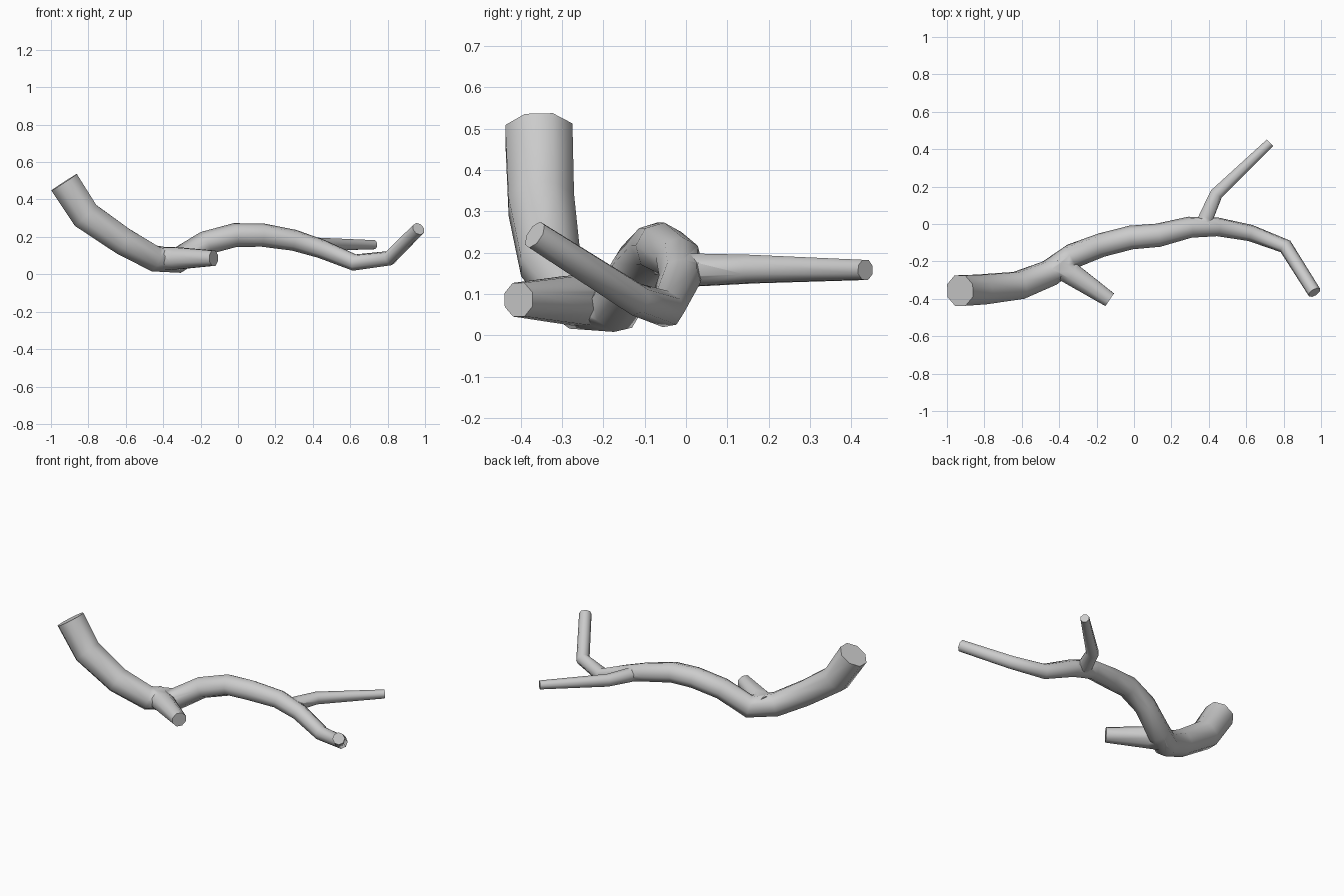
import bpy, bmesh, math
from mathutils import Vector

if "Cube" in bpy.data.objects:
    bpy.data.objects.remove(bpy.data.objects["Cube"])

SIDES = 8


def limb(name, pts):
    """Tapered eight-sided tube through (x, y, z, radius) points."""
    centers = [Vector(p[:3]) for p in pts]
    bm = bmesh.new()
    rings = []
    side = Vector((0, 1, 0))
    n = len(pts)
    for i, c in enumerate(centers):
        d_in = (c - centers[max(i - 1, 0)]).normalized()
        d_out = (centers[min(i + 1, n - 1)] - c).normalized()
        t = (d_in + d_out).normalized()
        side = (side - t * side.dot(t)).normalized()
        up = t.cross(side)
        r = pts[i][3]
        ring = []
        for k in range(SIDES):
            a = 2 * math.pi * (k + 0.5) / SIDES
            ring.append(bm.verts.new(c + r * (math.cos(a) * side + math.sin(a) * up)))
        rings.append(ring)
    for a, b in zip(rings, rings[1:]):
        for k in range(SIDES):
            j = (k + 1) % SIDES
            bm.faces.new((a[k], a[j], b[j], b[k]))
    bm.faces.new(rings[0][::-1])
    bm.faces.new(rings[-1])
    bmesh.ops.recalc_face_normals(bm, faces=bm.faces)
    me = bpy.data.meshes.new(name)
    bm.to_mesh(me)
    bm.free()
    ob = bpy.data.objects.new(name, me)
    bpy.context.collection.objects.link(ob)
    return ob


# Main bough, thick end to thin tip
branch = limb("main_branch", [
    (-0.93, -0.356, 0.492, 0.088),
    (-0.815, -0.35, 0.315, 0.086),
    (-0.615, -0.328, 0.177, 0.079),
    (-0.45, -0.262, 0.085, 0.073),
    (-0.325, -0.17, 0.073, 0.068),
    (-0.175, -0.113, 0.167, 0.064),
    (-0.015, -0.072, 0.21, 0.064),
    (0.13, -0.06, 0.21, 0.063),
    (0.30, -0.017, 0.182, 0.057),
    (0.445, -0.015, 0.136, 0.051),
    (0.622, -0.048, 0.063, 0.045),
    (0.81, -0.12, 0.086, 0.040),
    (0.965, -0.366, 0.243, 0.036),
])

# Side shoots
shoots = [
    limb("rear_twig", [
        (0.36, -0.03, 0.157, 0.043),
        (0.385, 0.035, 0.158, 0.042),
        (0.44, 0.16, 0.160, 0.037),
        (0.727, 0.434, 0.158, 0.026),
    ]),
    limb("front_stub", [
        (-0.42, -0.215, 0.082, 0.068),
        (-0.33, -0.27, 0.085, 0.064),
        (-0.13, -0.405, 0.086, 0.044),
    ]),
]

# Fuse the shoots into the bough
bpy.context.view_layer.objects.active = branch
branch.select_set(True)
for s in shoots:
    m = branch.modifiers.new("join", 'BOOLEAN')
    m.operation = 'UNION'
    m.solver = 'EXACT'
    m.object = s
    bpy.ops.object.modifier_apply(modifier=m.name)
    bpy.data.objects.remove(s, do_unlink=True)
bpy.ops.object.shade_smooth_by_angle(angle=math.radians(50))
